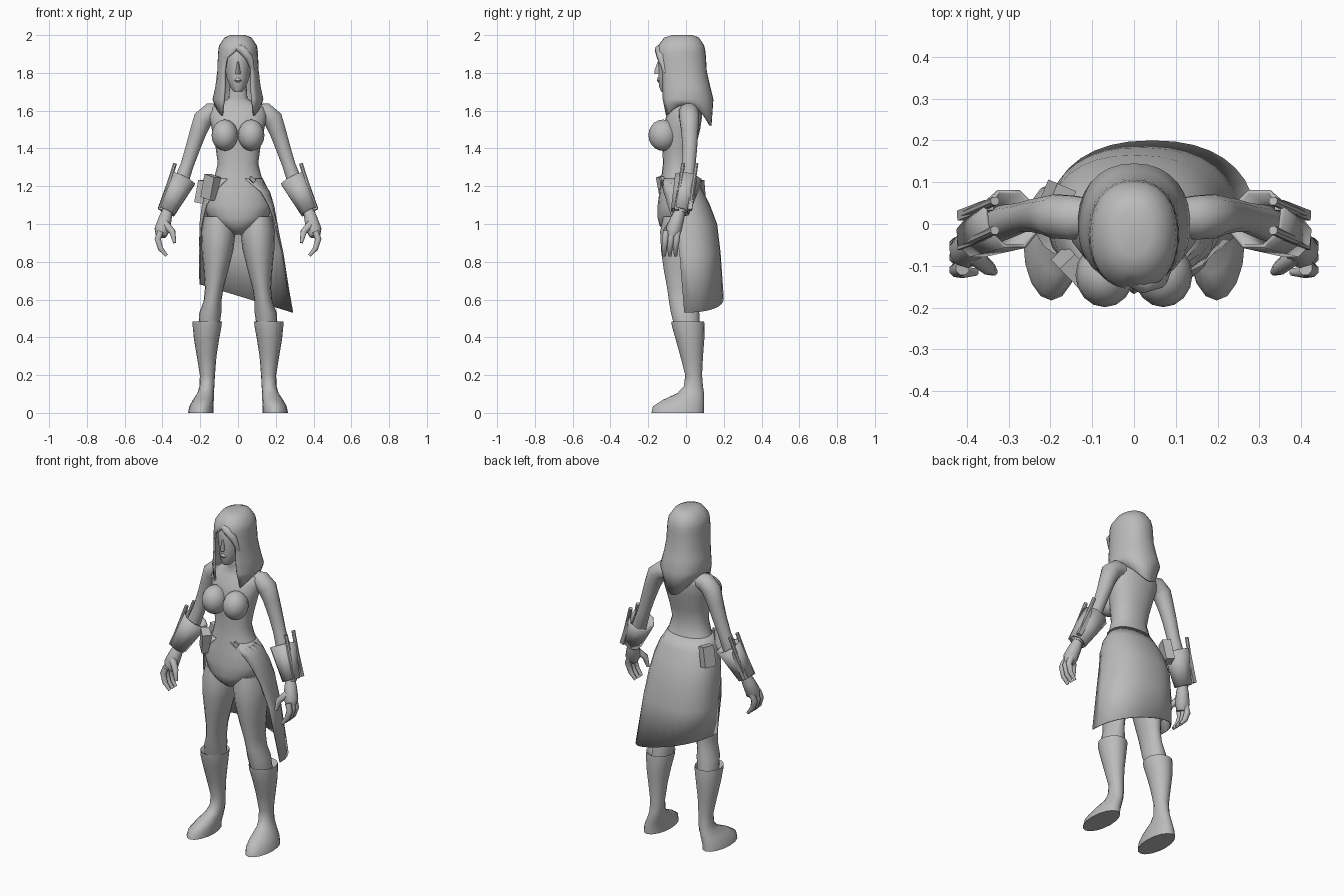
import bpy, bmesh, math
from mathutils import Vector

if "Cube" in bpy.data.objects:
    bpy.data.objects.remove(bpy.data.objects["Cube"], do_unlink=True)

grey = bpy.data.materials.new("plain grey")
grey.use_nodes = True
COLOUR = (0.5, 0.5, 0.5, 1)
grey.diffuse_color = COLOUR
grey.node_tree.nodes["Principled BSDF"].inputs["Base Color"].default_value = COLOUR


def finish(name, bm, mirror=False, thick=0, angle=50):
    bmesh.ops.recalc_face_normals(bm, faces=bm.faces)
    me = bpy.data.meshes.new(name)
    bm.to_mesh(me)
    bm.free()
    me.shade_smooth()
    me.set_sharp_from_angle(angle=math.radians(angle))
    me.materials.append(grey)
    ob = bpy.data.objects.new(name, me)
    bpy.context.collection.objects.link(ob)
    if thick:
        mod = ob.modifiers.new("thickness", "SOLIDIFY")
        mod.thickness = thick
    if mirror:
        mod = ob.modifiers.new("mirror", "MIRROR")
        mod.use_mirror_merge = False
    return ob


def skin(bm, rings, closed=True, caps=True):
    loops = [[bm.verts.new(p) for p in ring] for ring in rings]
    n = len(loops[0])
    for a, b in zip(loops, loops[1:]):
        for i in range(n if closed else n - 1):
            j = (i + 1) % n
            bm.faces.new((a[i], a[j], b[j], b[i]))
    if caps:
        bm.faces.new(loops[0])
        bm.faces.new(loops[-1])


def outline(z, x0, x1, y0, y1, n, power=2, gap=None):
    """Level ring starting at the front; a gap (left, right) leaves it open."""
    pts = []
    for i in range(n):
        if gap:
            t = gap[0] + (2 * math.pi - gap[0] - gap[1]) * i / (n - 1)
        else:
            t = 2 * math.pi * i / n
        s, c = math.sin(t), -math.cos(t)
        sx = math.copysign(abs(s) ** (2 / power), s)
        sy = math.copysign(abs(c) ** (2 / power), c)
        pts.append(Vector(((x0 + x1) / 2 + sx * (x1 - x0) / 2,
                           (y0 + y1) / 2 + sy * (y1 - y0) / 2, z)))
    return pts


def loft(name, rows, n=18, power=2, mirror=False, caps=True, thick=0):
    bm = bmesh.new()
    skin(bm, [outline(*r, n, power) for r in rows], caps=caps)
    return finish(name, bm, mirror, thick)


def half(rows):
    return [(z, -w, w, a, b) for z, w, a, b in rows]


def tube(bm, pts, radii, n=10, caps=True):
    pts = [Vector(p) for p in pts]
    rings = []
    for i, p in enumerate(pts):
        d = (pts[min(i + 1, len(pts) - 1)] - pts[max(i - 1, 0)]).normalized()
        u = d.cross(Vector((0, 1, 0))).normalized()
        v = d.cross(u)
        rings.append([p + radii[i] * (u * math.cos(t) + v * math.sin(t))
                      for t in (2 * math.pi * (k + 0.5) / n for k in range(n))])
    skin(bm, rings, caps=caps)


# Torso and neck
loft("torso", half([
    (.945, .03, -.09, .05), (.99, .10, -.14, .10), (1.03, .16, -.15, .12), (1.1, .182, -.15, .115),
    (1.18, .16, -.14, .08), (1.25, .125, -.13, .05), (1.32, .107, -.122, .035),
    (1.4, .118, -.125, .05), (1.5, .138, -.125, .075), (1.57, .155, -.105, .085),
    (1.615, .145, -.075, .08), (1.64, .09, -.065, .06), (1.665, .05, -.065, .035),
    (1.76, .043, -.07, .03)]), 20, 2.2)

# Bust
bm = bmesh.new()
bmesh.ops.create_uvsphere(bm, u_segments=16, v_segments=10, radius=1)
for v in bm.verts:
    v.co = Vector((.07 + v.co.x * .07, -.122 + v.co.y * .077, 1.47 + v.co.z * .083))
finish("bust", bm, True)

# Head, nose and lips
loft("head", half([
    (1.7, .022, -.13, -.07), (1.725, .042, -.142, -.02), (1.77, .06, -.147, .03),
    (1.82, .07, -.146, .06), (1.87, .076, -.148, .07), (1.92, .075, -.138, .07),
    (1.965, .05, -.1, .04)]), 18)
loft("nose", half([(1.795, .013, -.166, -.13), (1.81, .012, -.168, -.13),
                   (1.86, .005, -.15, -.13)]), 8)
loft("lips", half([(1.75, .01, -.149, -.12), (1.76, .022, -.154, -.12),
                   (1.775, .008, -.15, -.12)]), 8)

# Hair: closed cap, then a shell that parts around the face
hair = [(2.0, .04, -.075, .035, 0), (1.987, .072, -.115, .068, 0), (1.945, .1, -.148, .096, 0),
        (1.915, .105, -.157, .103, .12), (1.88, .107, -.158, .106, .55), (1.81, .11, -.157, .11, .7),
        (1.73, .12, -.15, .128, .62), (1.66, .135, -.145, .145, .58), (None, .125, -.14, .135, .75)]
rings = []
for z, w, a, b, g in hair:
    ring = outline(z or 0, -w, w, a, b, 25, 2.2, (g + .001, g + .001))
    if z is None:
        for p in ring:
            s = (p.y - (a + b) / 2) / ((b - a) / 2)
            p.z = 1.63 - (.11 if s > 0 else .1) * s * s
            if s > 0:
                p.x *= 1 - .25 * s
    rings.append(ring)
bm = bmesh.new()
skin(bm, rings, closed=False, caps=False)
bm.verts.ensure_lookup_table()
bm.faces.new(bm.verts[:25])
bmesh.ops.remove_doubles(bm, verts=bm.verts, dist=.0006)
finish("hair", bm, thick=.012)

# Swept fringe over the brow
bm = bmesh.new()
tube(bm, [(-.03, -.125, 1.945), (.02, -.142, 1.925), (.06, -.132, 1.88), (.082, -.11, 1.8)],
     [.012, .025, .022, .008], 8)
finish("fringe", bm)

# Arms
bm = bmesh.new()
tube(bm, [(.09, .015, 1.59), (.145, .015, 1.59), (.185, .018, 1.555), (.21, .02, 1.49), (.24, .02, 1.4),
          (.27, .015, 1.31), (.31, .005, 1.2), (.375, -.03, 1.06)],
     [.045, .054, .054, .046, .04, .036, .042, .03], 12)
finish("arms", bm, True)

# Hands with curled fingers and thumbs
bm = bmesh.new()
tube(bm, [(.372, -.028, 1.08), (.385, -.045, 1.03), (.402, -.065, .97), (.408, -.075, .935)],
     [.026, .036, .042, .028])
for k in range(3):
    y = -.045 - .03 * k
    tube(bm, [(.41, y, .96), (.425, y - .005, .92), (.41, y - .01, .87), (.378, y - .01, .832)],
         [.018, .018, .015, .009], 8)
tube(bm, [(.385, -.075, 1.0), (.348, -.105, .96), (.335, -.115, .9)], [.022, .018, .009], 8)
finish("hands", bm, True)

# Bracers and their paired rods
bm = bmesh.new()
tube(bm, [(.293, .012, 1.24), (.38, -.032, 1.065)], [.077, .052], 8, caps=False)
finish("bracers", bm, True, .01, 20)
bm = bmesh.new()
for y in (.055, -.015):
    tube(bm, [(.333, y, 1.32), (.412, y - .035, 1.075)], [.011, .011], 8)
    tube(bm, [(.348, y - .01, 1.235), (.412, y - .035, 1.075)], [.017, .017], 4)
finish("bracer_rods", bm, True, 0, 30)

# Legs
loft("legs", [
    (1.04, .03, .18, -.12, .1), (.96, .012, .195, -.137, .1), (.86, .025, .192, -.132, .085),
    (.76, .05, .182, -.118, .07), (.66, .077, .175, -.1, .06), (.59, .088, .182, -.09, .062),
    (.53, .088, .205, -.08, .07), (.45, .1, .21, -.06, .075)], 16, mirror=True)

# Boots with a hollow cuff and pointed toes
loft("boots", [
    (.45, .11, .21, -.05, .07), (.485, .085, .24, -.077, .096), (.46, .087, .24, -.075, .098),
    (.39, .1, .233, -.055, .097), (.3, .114, .218, -.03, .09), (.2, .122, .202, -.004, .085),
    (.14, .125, .204, -.012, .09), (.105, .128, .215, -.045, .095), (.07, .128, .238, -.12, .096),
    (.035, .13, .258, -.175, .096), (0, .13, .265, -.183, .096)], 16, mirror=True)

# Wrap skirt, open in front, with a slanted hem
skirt = [(1.24, -.132, .132, -.137, .055, .25, .4), (1.17, -.17, .17, -.148, .093, .75, .8),
         (1.1, -.192, .192, -.156, .127, 1.0, 1.05), (1.0, -.205, .21, -.158, .165, 1.2, 1.25),
         (.85, -.207, .24, -.17, .183, 1.38, 1.45), (None, -.205, .292, -.2, .2, 1.54, 1.54)]
rings = []
for z, x0, x1, y0, y1, left, right in skirt:
    ring = outline(z or 0, x0, x1, y0, y1, 19, 2.3, (left, right))
    if z is None:
        for p in ring:
            p.z = .62 - .3 * p.x
    rings.append(ring)
bm = bmesh.new()
skin(bm, rings, closed=False, caps=False)
finish("skirt", bm, thick=.006)

# Skirt clasp and hip pouches
def box(name, loc, size, turn, tilt):
    bpy.ops.mesh.primitive_cube_add(size=1, location=loc, rotation=(0, tilt, turn))
    ob = bpy.context.object
    ob.name = name
    ob.scale = size
    ob.data.materials.append(grey)

box("skirt_clasp", (.075, -.125, 1.235), (.03, .02, .02), .4, .7)
box("front_pouch", (-.145, -.105, 1.195), (.075, .05, .125), -.8, .25)
box("back_pouch", (-.185, .06, 1.17), (.05, .07, .12), -.4, .2)
